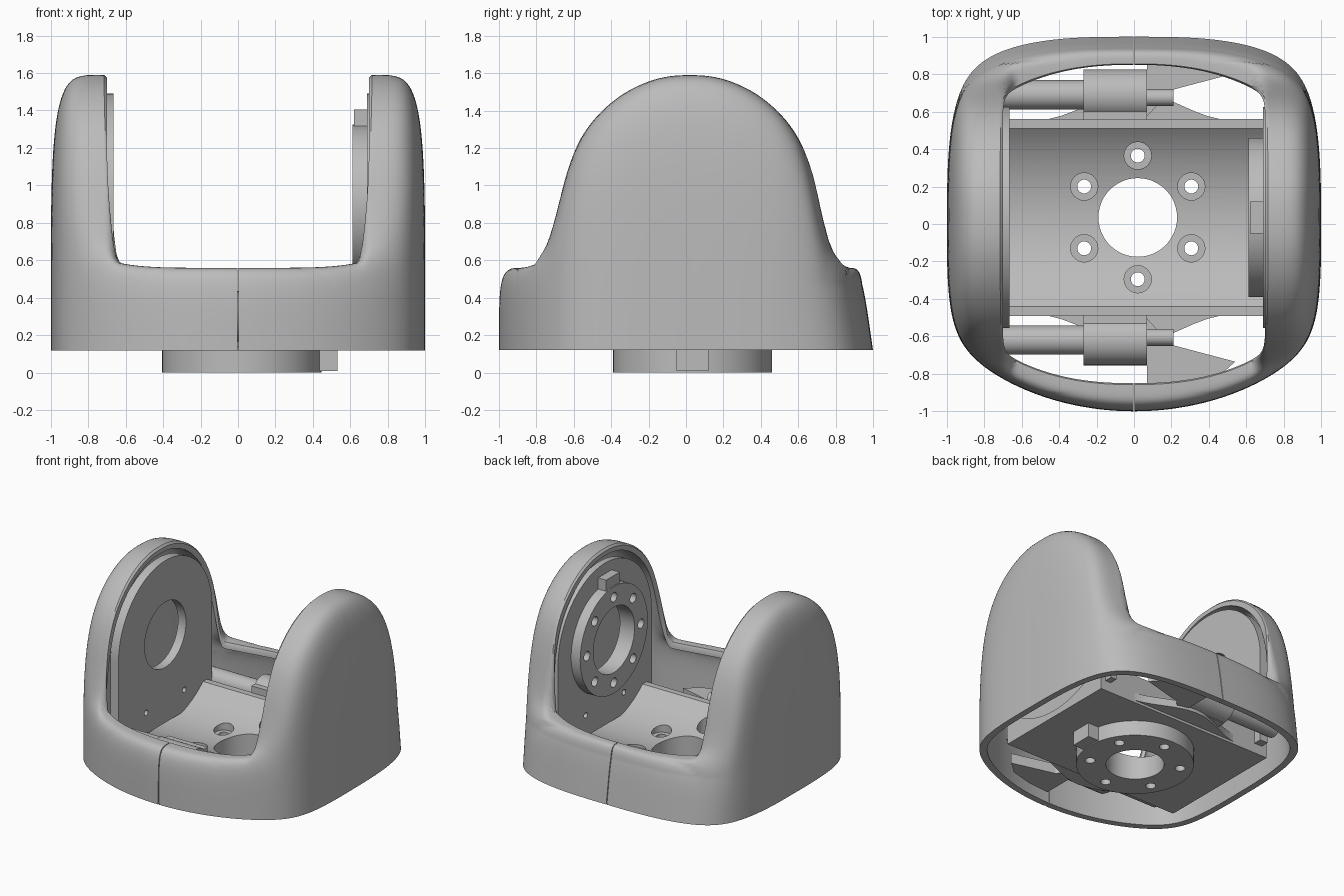
import bpy, bmesh, math
from mathutils import Vector

if "Cube" in bpy.data.objects:
    bpy.data.objects.remove(bpy.data.objects["Cube"], do_unlink=True)

grey = bpy.data.materials.new("light grey")
grey.use_nodes = True
grey.diffuse_color = (0.5, 0.5, 0.5, 1)
grey.node_tree.nodes["Principled BSDF"].inputs["Base Color"].default_value = grey.diffuse_color

CY, AXIS_Z = 0.035, 0.9      # pivot axis position
CX = 0.02                    # base flange centre
BASE = 0.12                  # underside of the shell


def add(name, bm):
    bmesh.ops.recalc_face_normals(bm, faces=bm.faces)
    me = bpy.data.meshes.new(name)
    bm.to_mesh(me)
    bm.free()
    me.materials.append(grey)
    ob = bpy.data.objects.new(name, me)
    bpy.context.collection.objects.link(ob)
    return ob


def activate(ob):
    bpy.ops.object.select_all(action='DESELECT')
    ob.select_set(True)
    bpy.context.view_layer.objects.active = ob


def smooth(ob, angle=35):
    activate(ob)
    bpy.ops.object.shade_smooth_by_angle(angle=math.radians(angle))


def prism(name, points, a, b, axis):
    """Extrude a 2D outline from a to b: (y, z) along x or (x, y) along z."""
    bm = bmesh.new()
    place = (lambda p: (a, *p)) if axis == 'x' else (lambda p: (*p, a))
    face = bm.faces.new([bm.verts.new(place(p)) for p in points])
    ext = bmesh.ops.extrude_face_region(bm, geom=[face])
    move = Vector((b - a, 0, 0)) if axis == 'x' else Vector((0, 0, b - a))
    bmesh.ops.translate(bm, verts=[v for v in ext["geom"] if isinstance(v, bmesh.types.BMVert)], vec=move)
    return add(name, bm)


def circle_points(u, v, r, n):
    return [(u + r * math.sin(math.tau * i / n), v + r * math.cos(math.tau * i / n)) for i in range(n)]


def disc(name, u, v, r, a, b, axis, n=48):
    return prism(name, circle_points(u, v, r, n), a, b, axis)


def box(name, lo, hi):
    return prism(name, [(lo[0], lo[1]), (hi[0], lo[1]), (hi[0], hi[1]), (lo[0], hi[1])], lo[2], hi[2], 'z')


def combine(ob, others, op='DIFFERENCE'):
    for other in others:
        mod = ob.modifiers.new("cut", 'BOOLEAN')
        mod.object, mod.operation, mod.solver = other, op, 'EXACT'
        activate(ob)
        bpy.ops.object.modifier_apply(modifier=mod.name)
        bpy.data.objects.remove(other, do_unlink=True)


# Shell: rings swept from the outer foot over the crest to the inner foot
BELL = [(0, 1), (.14, .988), (.27, .945), (.39, .875), (.5, .775), (.58, .665), (.63, .555),
        (.67, .43), (.715, .25), (.76, .105), (.81, .035), (.88, 0), (1.2, 0)]


def bell(t):
    """Arm side profile, smoothly interpolated."""
    def slope(k):
        if k == 0:
            return 0
        p, q = BELL[k - 1], BELL[min(k + 1, len(BELL) - 1)]
        return (q[1] - p[1]) / (q[0] - p[0])
    for k in range(len(BELL) - 1):
        (t0, f0), (t1, f1) = BELL[k], BELL[k + 1]
        if t <= t1:
            d = t1 - t0
            h = (t - t0) / d
            return (f0 * (1 + 2 * h) * (1 - h) ** 2 + f1 * h * h * (3 - 2 * h)
                    + d * h * (1 - h) * (slope(k) * (1 - h) - slope(k + 1) * h))
    return 0


def crest(x, y):
    w = min(1, max(0, (abs(x) - .635) / .06))
    low = .56 + .03 * min(1, abs(x) / .65) ** 5 * (abs(y) < .9)
    return low + (1.59 - low) * bell(abs(y - .02)) * w * w * (3 - 2 * w)


def radius(c, s, a, b, n):
    return (abs(c / a) ** n + abs(s / b) ** n) ** (-1 / n)


def blend(a, b, k):
    """Soft minimum of two radii."""
    return (a ** -k + b ** -k) ** (-1 / k)


def shell_ring(phi, inner, steps=288):
    ring = []
    across, up = math.cos(phi) ** .4, math.sin(phi) ** .4
    for i in range(steps):
        t = math.tau * (i + .5) / steps
        c, s = math.cos(t), math.sin(t)
        face = radius(c, s, 1.2, 1, 3) if s > 0 else radius(c, s, 1.25, 1, 2)
        outer = blend(radius(c, s, 1, 1.3, 3), face, 20) * (.95 if inner else 1)
        opening = blend(.7 / abs(c), radius(c, s, 1.05, .85, 2.3), 36)
        r = opening + (outer - opening) * across
        x, y = r * c, r * s
        top = crest(x, y * 1.06) - .05 if inner else crest(x, y)
        if across < .01 and not inner:
            top -= .015
        z = BASE + (top - BASE) * up
        if y > .5:               # the back wall leans in
            y -= .05 * min(1, (z - BASE) / .35) * min(1, (y - .5) / .4) * across
        ring.append((x, y, z))
    return ring


N = 36
angles = [0] + [math.pi / 2 * (k / N) ** 1.8 for k in range(1, N)]
angles += [math.pi / 2 - d for d in (.016, .004, .0006, 0)]
bm = bmesh.new()
rings = [shell_ring(p, False) for p in angles] + [shell_ring(p, True) for p in reversed(angles)]
rings = [[bm.verts.new(p) for p in ring] for ring in rings]
for k, ring in enumerate(rings):
    nxt = rings[(k + 1) % len(rings)]
    for i in range(len(ring)):
        j = (i + 1) % len(ring)
        bm.faces.new((ring[i], ring[j], nxt[j], nxt[i]))
shell = add("yoke_shell", bm)
# Parting line at front and back
combine(shell, [box("seam_cutter", (-.003, -1.1, 0), (.003, -.7, .8)),
                box("seam_cutter", (-.003, .7, 0), (.003, 1.1, .8))])
smooth(shell, 40)

# Cradle floor: flat below, concave above
R, HALF = .73, .475
edge = math.asin(HALF / R)
arc = [(CY + R * math.sin(edge * k / 16), AXIS_Z - R * math.cos(edge * k / 16)) for k in range(-16, 17)]
rim_z = arc[0][1]
outline = [(CY - .525, BASE), (CY - .525, rim_z)] + arc + [(CY + .525, rim_z), (CY + .525, BASE)]
cradle = prism("cradle_floor", outline, -.78, .78, 'x')
bolts = circle_points(CX, CY, .33, 6)
cutters = [disc("hole", CX, CY, .21, 0, .8, 'z')]
for u, v in bolts:
    cutters += [disc("hole", u, v, .073, .15, .8, 'z', 24), disc("hole", u, v, .037, 0, .8, 'z', 24)]
combine(cradle, cutters)
smooth(cradle)

# Base flange with key tab
flange = disc("base_flange", CX, CY, .425, 0, .125, 'z', 72)
combine(flange, [box("tab", (.4, CY - .085, .008), (.53, CY + .085, .125))], 'UNION')
combine(flange, [disc("hole", CX, CY, .21, -.1, .3, 'z')]
        + [disc("hole", u, v, .037, -.1, .3, 'z', 24) for u, v in bolts])
smooth(flange)


# Arm plates
def arm_plate(name, a, b):
    n = 48
    arch = [(CY + .59 * math.cos(math.pi * i / n), AXIS_Z + .59 * math.sin(math.pi * i / n)) for i in range(n + 1)]
    plate = prism(name, arch + [(CY - .59, .2), (CY + .59, .2)], a, b, 'x')
    cuts = [disc("hole", CY, AXIS_Z, .26, a - .1, b + .1, 'x')]
    cuts += [disc("hole", CY + s * .24, .37, .022, a - .1, b + .1, 'x', 16) for s in (-1, 1)]
    combine(plate, cuts)
    smooth(plate)


arm_plate("right_arm_plate", -.735, -.665)
arm_plate("left_arm_plate", .69, .74)

# Drive ring with key tab on the left arm
ring = disc("drive_ring", CY, AXIS_Z, .425, .61, .695, 'x', 72)
combine(ring, [box("tab", (.62, CY - .085, 1.25), (.695, CY + .085, 1.405))], 'UNION')
combine(ring, [disc("hole", CY, AXIS_Z, .26, .5, .8, 'x')]
        + [disc("hole", u, v, .037, .5, .8, 'x', 24) for u, v in circle_points(CY, AXIS_Z, .34, 8)])
smooth(ring)

# Actuators, gussets and brackets in front of and behind the cradle
for side, s in (("front", -1), ("back", 1)):
    y = CY + s * .655
    for part, r, a, b, dy in (("rod", .078, -.74, -.27, 0), ("barrel", .135, -.27, .07, 0),
                              ("tip", .045, .07, .21, -.015)):
        smooth(disc(f"{side}_actuator_{part}", y + s * dy, .3, r, a, b, 'x', 32))
    inner = CY + s * .52
    curve = [(-.52 + .065 * k, inner + s * .075 * (1 - math.cos(math.tau * k / 16))) for k in range(17)]
    smooth(prism(f"{side}_gusset", curve, .14, .2, 'z'))
    box(f"{side}_actuator_mount", (-.27, min(inner, y), .16), (.07, max(inner, y), .4))
    wedge = [(.07, .54), (.2, .68), (.54, .77), (.44, .86), (.25, .91), (.07, .925)]
    prism(f"{side}_bracket", [(u, CY + s * v) for u, v in wedge], .16, .24, 'z')
bpy.ops.object.select_all(action='DESELECT')
